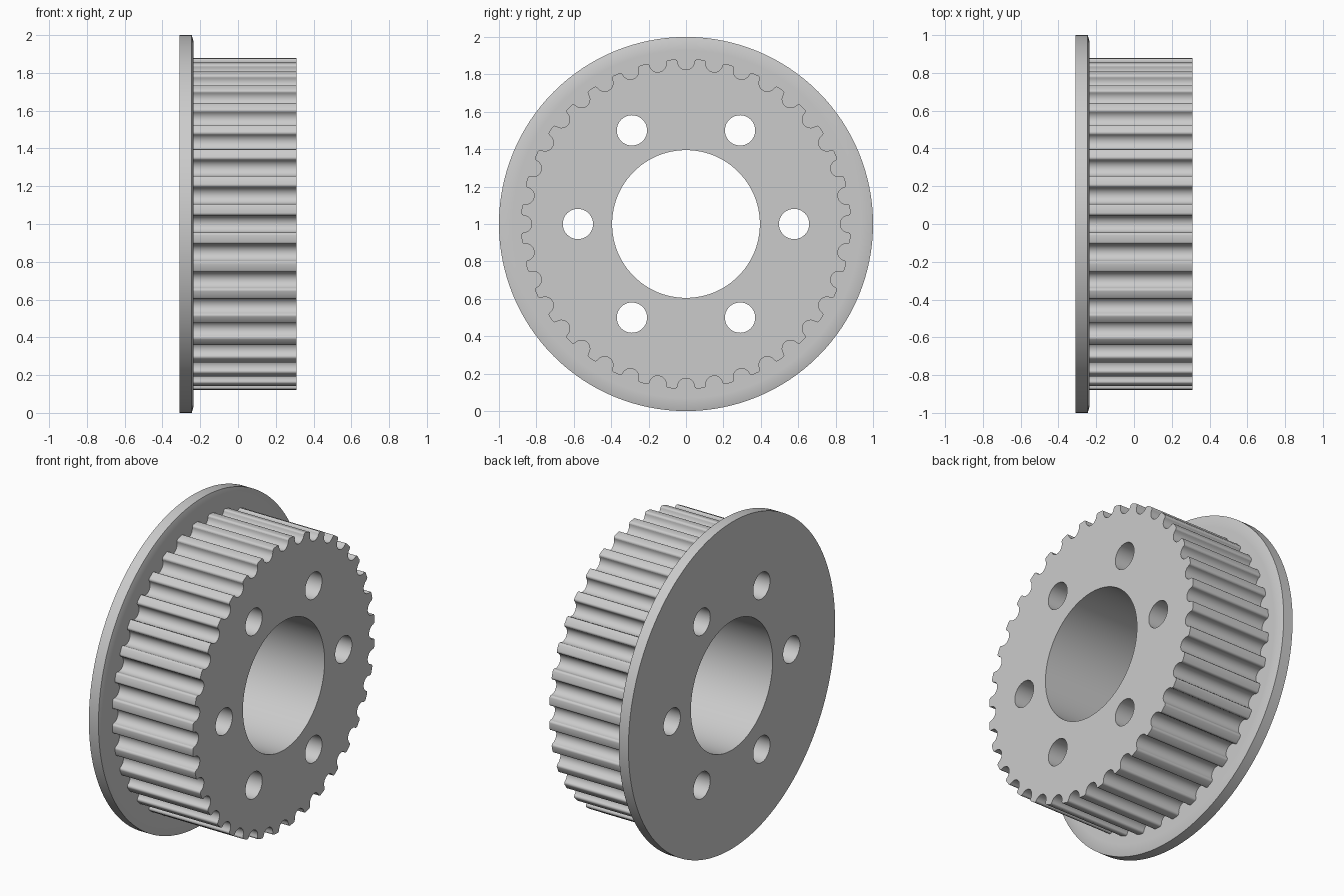
import bpy, bmesh
from math import sin, cos, pi, radians

cube = bpy.data.objects.get("Cube")
if cube:
    bpy.data.objects.remove(cube)

BACK, FLANGE_FACE, FRONT = -0.31, -0.235, 0.31
TEETH = 36
TIP, ROOT = 0.88, 0.825
GROOVE, FILLET = 0.045, 0.014

metal = bpy.data.materials.new("light_grey_metal")
metal.use_nodes = True
grey = (0.6, 0.6, 0.6, 1)
metal.diffuse_color = grey
metal.node_tree.nodes["Principled BSDF"].inputs["Base Color"].default_value = grey


def circle(radius, count, cy=0, cz=0):
    return [(cy + radius * sin(2 * pi * i / count), cz + radius * cos(2 * pi * i / count))
            for i in range(count)]


def loft(name, sections):
    """Solid skinned along x through (x, outline) sections with equal point counts."""
    bm = bmesh.new()
    rings = [[bm.verts.new((x, y, z + 1)) for y, z in pts] for x, pts in sections]
    n = len(rings[0])
    for a, b in zip(rings, rings[1:]):
        for i in range(n):
            j = (i + 1) % n
            bm.faces.new((a[i], a[j], b[j], b[i]))
    bm.faces.new(rings[0])
    bm.faces.new(rings[-1])
    bmesh.ops.recalc_face_normals(bm, faces=bm.faces)
    mesh = bpy.data.meshes.new(name)
    bm.to_mesh(mesh)
    bm.free()
    mesh.materials.append(metal)
    obj = bpy.data.objects.new(name, mesh)
    bpy.context.collection.objects.link(obj)
    return obj


def arc(cx, cy, radius, start, end, steps):
    angles = [radians(start + (end - start) * i / steps) for i in range(steps + 1)]
    return [(cx + radius * cos(a), cy + radius * sin(a)) for a in angles]


def tooth_outline():
    """Round grooves between teeth with rounded tips."""
    shoulder = TIP - FILLET
    offset = GROOVE + FILLET
    groove = (arc(-offset, shoulder, FILLET, 90, 0, 4)
              + arc(0, ROOT + GROOVE, GROOVE, 180, 360, 14)
              + arc(offset, shoulder, FILLET, 180, 90, 4))
    outline = []
    for k in range(TEETH):
        a = 2 * pi * k / TEETH
        outline += [(r * sin(a) + t * cos(a), r * cos(a) - t * sin(a)) for t, r in groove]
    return outline


def boolean(target, tool, operation):
    mod = target.modifiers.new(operation.lower(), 'BOOLEAN')
    mod.operation = operation
    mod.solver = 'EXACT'
    mod.object = tool
    bpy.context.view_layer.objects.active = target
    bpy.ops.object.modifier_apply(modifier=mod.name)
    bpy.data.objects.remove(tool)


# Flange disc with a shallow bevel on the tooth side
pulley = loft("toothed_pulley", [(x, circle(r, 128)) for x, r in (
    (BACK, 1), (-0.245, 1), (FLANGE_FACE, 0.965), (FLANGE_FACE, 0.93))])

# Toothed drum joined to the flange
outline = tooth_outline()
boolean(pulley, loft("toothed_drum", [(-0.28, outline), (FRONT, outline)]), 'UNION')

# Central bore and six bolt holes
bores = [circle(0.395, 96)]
for k in range(6):
    a = k * pi / 3
    bores.append(circle(0.081, 40, 0.578 * cos(a), 0.578 * sin(a)))
for ring in bores:
    boolean(pulley, loft("bore_cutter", [(-0.5, ring), (0.5, ring)]), 'DIFFERENCE')

# Smooth curved walls, crisp rims
bpy.ops.object.select_all(action='DESELECT')
pulley.select_set(True)
bpy.context.view_layer.objects.active = pulley
bpy.ops.object.shade_smooth_by_angle(angle=radians(30))
